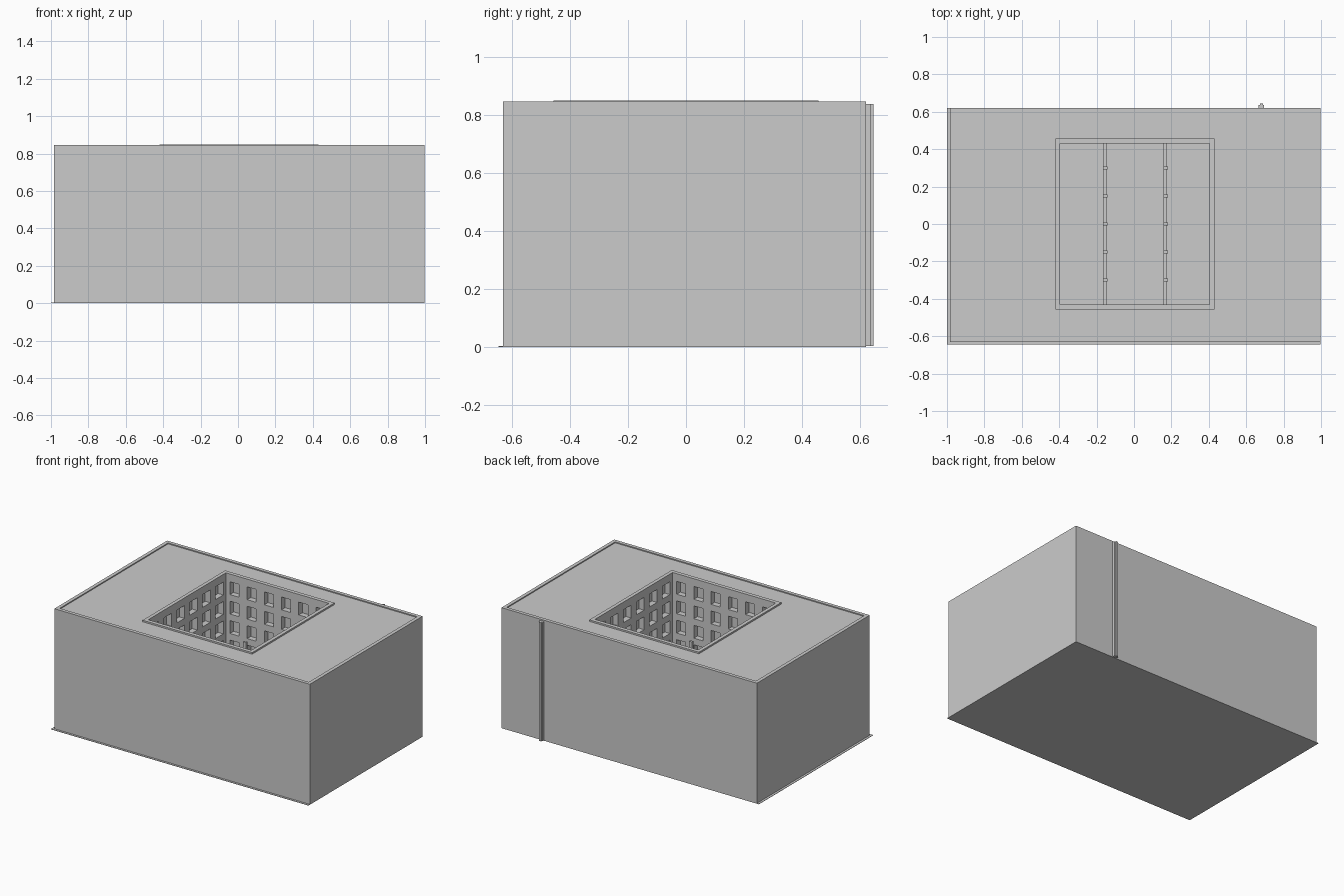
import bpy, bmesh, math
from mathutils import Vector

if "Cube" in bpy.data.objects:
    bpy.data.objects.remove(bpy.data.objects["Cube"])


def add_box(bm, lo, hi):
    verts = bmesh.ops.create_cube(bm, size=1)["verts"]
    lo, hi = Vector(lo), Vector(hi)
    for v in verts:
        v.co = Vector([(lo[i] + hi[i]) / 2 + v.co[i] * (hi[i] - lo[i]) for i in range(3)])


def make(name, boxes):
    bm = bmesh.new()
    for lo, hi in boxes:
        add_box(bm, lo, hi)
    me = bpy.data.meshes.new(name)
    bm.to_mesh(me)
    bm.free()
    ob = bpy.data.objects.new(name, me)
    bpy.context.collection.objects.link(ob)
    return ob


def ring(x0, x1, y0, y1, a0, a1, b0, b1, z0, z1):
    """Four boxes filling the area between an outer and an inner rectangle."""
    return [((x0, y0, z0), (x1, b0, z1)), ((x0, b1, z0), (x1, y1, z1)),
            ((x0, b0, z0), (a0, b1, z1)), ((a1, b0, z0), (x1, b1, z1))]


X0, X1, Y0, Y1, TOP, ROOF = -0.984, 0.998, -0.63, 0.62, 0.845, 0.838
A0, A1, B0, B1 = -0.395, 0.405, -0.43, 0.43   # courtyard opening
D, T = 0.05, 0.025                            # window depth, parapet width

# ground plate, outer walls with parapet, roof deck
make("base_plate", [((-1, -0.645, 0), (X1, Y1, 0.003))])
make("outer_walls", ring(X0, X1, Y0, Y1, X0 + T, X1 - T, Y0 + T, Y1 - T, 0.003, TOP))
make("roof_deck", ring(X0 + T, X1 - T, Y0 + T, Y1 - T, A0, A1, B0, B1, ROOF - 0.02, ROOF))

# raised curb around the courtyard
make("courtyard_curb", ring(-0.42, 0.43, -0.457, 0.457, A0, A1, B0, B1, ROOF, 0.849))

# courtyard walls: a lattice of bars with recessed panes behind
ROWS, WIN_H = 6, 0.09


def window_wall(name, axis, start, end, face, outward, cols, win_w):
    back = face + outward * D
    f0, f1 = min(face, back), max(face, back)

    def bar(u0, u1, z0, z1, d0=f0, d1=f1):
        if axis == 0:
            return (u0, d0, z0), (u1, d1, z1)
        return (d0, u0, z0), (d1, u1, z1)

    pitch = (end - start) / cols
    rowp = (ROOF - 0.02) / ROWS
    boxes = []
    for i in range(cols + 1):
        c = start + i * pitch
        g = (pitch - win_w) / 2
        boxes.append(bar(max(c - g, start), min(c + g, end), 0, ROOF - 0.02))
    for j in range(ROWS + 1):
        c, g = j * rowp, (rowp - WIN_H) / 2
        for i in range(cols):
            m = start + (i + 0.5) * pitch
            boxes.append(bar(m - win_w / 2, m + win_w / 2, max(c - g, 0), min(c + g, ROOF - 0.02)))
    make(name, boxes)
    p = back - outward * 0.01
    make(name + "_panes", [bar(start, end, 0, ROOF - 0.02, min(p, back), max(p, back))])


window_wall("courtyard_back_wall", 0, A0, A1, B1, 1, 6, 0.07)
window_wall("courtyard_front_wall", 0, A0, A1, B0, -1, 6, 0.07)
window_wall("courtyard_left_wall", 1, B0, B1, A0, -1, 6, 0.085)
window_wall("courtyard_right_wall", 1, B0, B1, A1, 1, 6, 0.085)

# courtyard floor, divider strips and two rows of posts
make("courtyard_floor", [((A0, B0, 0.003), (A1, B1, 0.02))])
make("floor_dividers", [((x - 0.008, B0, 0.02), (x + 0.008, B1, 0.05)) for x in (-0.155, 0.165)])
make("courtyard_posts", [((x - 0.012, y - 0.008, 0), (x + 0.012, y + 0.008, 0.48))
                         for x in (-0.155, 0.17) for y in (-0.3, -0.15, 0, 0.15, 0.3)])

# drainpipe on the back wall
make("drainpipe", [((0.666, Y1, 0.003), (0.696, 0.637, 0.836)),
                   ((0.673, 0.637, 0.003), (0.689, 0.645, 0.836))])
